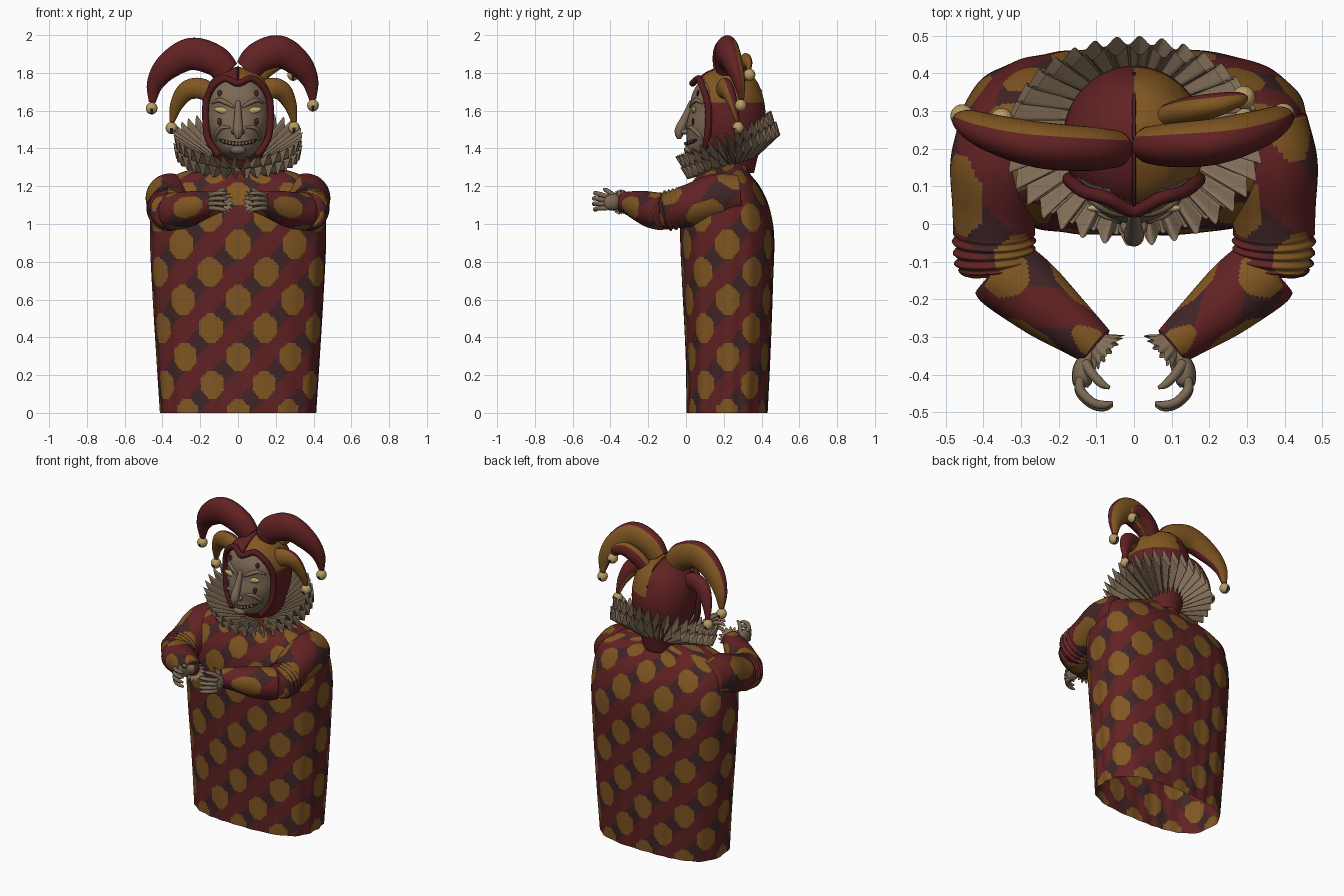
import bpy, bmesh
from math import sin, cos, pi, sqrt, hypot, copysign
from mathutils import Vector, Matrix

old = bpy.data.objects.get("Cube")
if old:
    bpy.data.objects.remove(old, do_unlink=True)
TAU = 2 * pi
X, Y, Z = Vector((1, 0, 0)), Vector((0, 1, 0)), Vector((0, 0, 1))

def material(name, *rgb):
    m = bpy.data.materials.new(name)
    m.use_nodes = True
    m.diffuse_color = (*rgb, 1)
    m.node_tree.nodes["Principled BSDF"].inputs["Base Color"].default_value = (*rgb, 1)
    return m

red = material("deep_red", .122, .016, .017)
gold = material("old_gold", .22, .095, .016)
maroon = material("dark_maroon", .052, .018, .02)
linen = material("linen", .225, .157, .098)
skin = material("pale_skin", .2, .14, .09)
trim = material("trim_red", .09, .011, .013)
brass = material("brass", .48, .33, .13)
eye_mat = material("eye_yellow", .5, .4, .16)
black = material("black", .015, .012, .012)

def finish(name, bm, mats):
    bmesh.ops.recalc_face_normals(bm, faces=bm.faces[:])
    for f in bm.faces:
        f.smooth = True
    me = bpy.data.meshes.new(name)
    bm.to_mesh(me)
    bm.free()
    for m in mats:
        me.materials.append(m)
    bpy.context.scene.collection.objects.link(bpy.data.objects.new(name, me))

def grid(name, fn, nu, nv, mats, rule=None, caps=False):
    """Surface closed in u; rule picks a material index, or None for a hole."""
    bm = bmesh.new()
    rows = [[bm.verts.new(fn(i / nu, j / nv)) for i in range(nu)] for j in range(nv + 1)]
    for j in range(nv):
        for i in range(nu):
            k = (i + 1) % nu
            quad = (rows[j][i], rows[j][k], rows[j + 1][k], rows[j + 1][i])
            mid = sum((v.co for v in quad), Vector()) / 4
            idx = rule((i + .5) / nu, (j + .5) / nv, mid) if rule else 0
            if idx is not None:
                bm.faces.new(quad).material_index = idx
    if caps:
        bm.faces.new(rows[0])
        bm.faces.new(rows[-1])
    finish(name, bm, mats)

def interp(rows, t):
    """Smooth curve through rows of (t, values...)."""
    n = len(rows)
    i = max(0, min(n - 2, sum(r[0] <= t for r in rows) - 1))
    a, b = rows[i], rows[i + 1]
    h = b[0] - a[0]
    k = (t - a[0]) / h
    def slope(j, c):
        p, q = rows[max(0, j - 1)], rows[min(n - 1, j + 1)]
        return (q[c] - p[c]) / (q[0] - p[0])
    return [(1 + 2 * k) * (1 - k) ** 2 * a[c] + k * k * (3 - 2 * k) * b[c]
            + h * k * (1 - k) * ((1 - k) * slope(i, c) - k * slope(i + 1, c)) for c in range(1, len(a))]

def tube(name, pts, mats, ref=Z, nu=16, nv=24, sa=1, sb=1, rule=None, wrinkle=None):
    rows = [(i / (len(pts) - 1), *p) for i, p in enumerate(pts)]
    def fn(u, v):
        x, y, z, r = interp(rows, v)
        t = Vector(interp(rows, min(1, v + .02))[:3]) - Vector(interp(rows, max(0, v - .02))[:3])
        a = t.cross(ref).normalized()
        b = a.cross(t).normalized()
        r += wrinkle(y) if wrinkle else 0
        return Vector((x, y, z)) + r * (sa * cos(TAU * u) * a + sb * sin(TAU * u) * b)
    grid(name, fn, nu, nv, mats, rule, caps=True)

def blob(name, loc, size, mats, rot=0, rule=None):
    bm = bmesh.new()
    bmesh.ops.create_uvsphere(bm, u_segments=24, v_segments=14, radius=1)
    for f in bm.faces:
        f.material_index = rule(f.calc_center_median()) if rule else 0
    m = Matrix.Translation(loc) @ Matrix.Rotation(rot, 4, 'Y') @ Matrix.Diagonal((*size, 1))
    bmesh.ops.transform(bm, matrix=m, verts=bm.verts)
    finish(name, bm, mats)

def loft(name, rows, mats, power, nu, nv, rule=None, fold=0):
    """Evenly spaced superellipse rings; rows of (v, z, half width, front y, back y)."""
    ring = [[copysign(abs(w) ** (2 / power), w) for w in (cos(TAU * i / 3000), sin(TAU * i / 3000))]
            for i in range(3001)]
    acc = [0]
    for p, q in zip(ring, ring[1:]):
        acc.append(acc[-1] + hypot(q[0] - p[0], (q[1] - p[1]) * .55))
    sec = [ring[sum(d < acc[-1] * i / nu for d in acc)] for i in range(nu)]
    def fn(u, v):
        z, rx, yf, yb = interp(rows, v)
        cx, cy = sec[round(u * nu)]
        k = 1 + fold * (1 - v) * sin(TAU * u * 19 + 2 * sin(TAU * u * 3))
        return Vector((rx * cx * k, (yf + yb) / 2 + (yb - yf) / 2 * cy * k, z))
    grid(name, fn, nu, nv, mats, rule)

def harlequin(s, t):
    """Gold octagons and dark lozenges in diagonal bands on red."""
    da, db = s + t - round(s + t), s - t - round(s - t)
    if abs(da + db) < .42 and abs(da - db) < .52 and max(abs(da), abs(db)) < .33:
        return 1
    return 2 if abs(db) < .24 else 0

# Robe, open at the hem
cloth = [red, gold, maroon]
robe = [(0, 0, .41, .005, .43), (.19, .3, .43, 0, .445), (.44, .7, .455, -.02, .46),
        (.6, .95, .465, -.03, .465), (.7, 1.1, .455, -.02, .437), (.78, 1.2, .42, .02, .39),
        (.86, 1.265, .32, .07, .34), (.95, 1.31, .16, .14, .32), (1, 1.33, .08, .2, .3)]
loft("robe", robe, cloth, 2.8, 256, 150, lambda u, v, c: harlequin(u * 8, v * 5.33), .011)

# Sleeves, cuffs and hands
for side, s in (("left", 1), ("right", -1)):
    def limb(part, pts, mats, **options):
        tube(f"{side}_{part}", [(s * x, y, z, r) for x, y, z, r in pts], mats, **options)
    limb("upper_sleeve", [(.35, .28, 1.15, .11), (.362, .16, 1.14, .126), (.37, .04, 1.105, .113),
                          (.372, -.05, 1.08, .106), (.368, -.115, 1.068, .1), (.366, -.135, 1.066, .07)],
         cloth, nu=64, nv=80, rule=lambda u, v, c: harlequin(u * 2 + .3, v * 1.5),
         wrinkle=lambda y: .006 * sin(y * TAU / .026) if -.115 < y < -.02 else 0)
    limb("lower_sleeve", [(.362, -.115, 1.065, .085), (.345, -.13, 1.066, .098), (.285, -.176, 1.074, .096),
                          (.225, -.226, 1.09, .086), (.16, -.277, 1.105, .07), (.1, -.325, 1.115, .055)],
         cloth, nu=64, nv=80, rule=lambda u, v, c: harlequin(u * 2, v * 1.2 + .25))
    d = Vector((-.78 * s, -.62, .05)).normalized()
    e = d.cross(Z).normalized()
    def frill(u, v):
        w = sin(TAU * u * 14)
        r = .038 + .022 * v + .007 * v * w
        base = Vector((.098 * s, -.322, 1.115)) + d * (.035 * v + .006 * w * v)
        return base + r * (cos(TAU * u) * e + sin(TAU * u) * e.cross(d))
    grid(side + "_cuff_frill", frill, 112, 4, [linen])
    limb("palm", [(.095, -.315, 1.115, .03), (.12, -.35, 1.115, .032), (.135, -.385, 1.115, .042),
                  (.138, -.42, 1.115, .04), (.138, -.435, 1.115, .025)], [skin], sa=.65)
    for k in range(4):
        o = k - 1.5
        bend = .006 * abs(o)
        limb(f"finger_{k + 1}", [(.142, -.41, 1.115 + .02 * o, .012),
             (.143, -.45 + bend, 1.118 + .023 * o, .013), (.112, -.482 + bend, 1.122 + .027 * o, .012),
             (.08, -.49 + bend, 1.12 + .029 * o, .011), (.057, -.484 + bend, 1.115 + .03 * o, .005)],
             [skin], nu=10)
    limb("thumb", [(.13, -.37, 1.14, .015), (.11, -.4, 1.165, .013), (.085, -.425, 1.18, .011),
                   (.065, -.435, 1.185, .005)], [skin], nu=10)

# Tilted pleated collar in two layers
for n, (off, sign) in enumerate(((.035, 1), (-.03, -1))):
    def pleats(u, v):
        c, w, wave = cos(TAU * u), sin(TAU * u), sign * sin(TAU * u * 34)
        inner = Vector((.1 * c, .25 + .1 * w, 1.315 + .03 * w))
        outer = Vector((.335 * c, .226 + .25 * w, 1.415 + .12 * w))
        lift = Vector((0, -.42, .9)) * (off + .036 * wave) * (.15 + .85 * v)
        return inner.lerp(outer, v * (1 + .03 * wave)) + lift
    grid(f"collar_layer_{n + 1}", pleats, 340, 8, [linen])

# Face
face_rows = [(1.34, .05, .1, .25), (1.37, .085, .03, .3), (1.4, .11, .004, .34), (1.45, .14, .004, .36),
             (1.52, .165, .002, .37), (1.6, .173, .02, .37), (1.68, .168, .03, .36),
             (1.74, .13, .062, .34), (1.79, .06, .12, .3)]
loft("face", [((r[0] - 1.34) / .45, *r) for r in face_rows], [skin], 2, 64, 40)

def face_point(x, z, out=0):
    w, yf, yb = interp(face_rows, z)
    mid = (yf + yb) / 2
    return Vector((x, mid - (mid - yf) * sqrt(max(0, 1 - (x / w) ** 2)) - out, z))

def face_tube(name, path, r, mat):
    tube(name, [(*face_point(x, z), r * k) for x, z, k in path], [mat], ref=Y, nu=10)

tube("nose", [(0, .03, 1.65, .012), (0, .012, 1.6, .018), (0, -.01, 1.55, .022), (0, -.03, 1.505, .027),
              (0, -.036, 1.475, .023), (0, -.036, 1.45, .01)], [skin], ref=Y)
blob("chin", (0, .022, 1.393), (.042, .033, .026), [skin])
for side, s in (("left", 1), ("right", -1)):
    blob(side + "_nostril", (s * .02, -.006, 1.488), (.016, .022, .014), [skin])
    blob(side + "_eye", face_point(s * .084, 1.602), (.042, .012, .017), [eye_mat], -s * .2)
    face_tube(side + "_brow", [(s * .022, 1.618, .5), (s * .06, 1.64, 1),
                               (s * .1, 1.655, 1), (s * .138, 1.638, .4)], .012, skin)
    face_tube(side + "_smile_fold", [(s * .04, 1.51, .4), (s * .085, 1.51, 1), (s * .115, 1.475, 1),
                                     (s * .115, 1.44, .4)], .011, skin)
    for n, z in enumerate((1.69, 1.54)):
        blob(f"{side}_face_mark_{n + 1}", face_point(s * .095, z), (.013, .007, .02), [maroon], s * .4)
face_tube("mouth", [(x * .02, 1.425 + .00085 * x * x, .4 if abs(x) == 5 else 1)
                    for x in range(-5, 6)], .01, black)
for n in range(10):
    x = (n - 4.5) * .017
    blob(f"tooth_{n + 1}", face_point(x, 1.425 + 2.1 * x * x, .007), (.008, .006, .009), [linen])

# Hood with an opening for the face
hood = [(0, 1.27, .1, .15, .36), (.2, 1.4, .145, .08, .39), (.36, 1.5, .178, .04, .412),
        (.5, 1.6, .19, .022, .42), (.65, 1.7, .177, .035, .4), (.8, 1.775, .13, .08, .36),
        (.93, 1.82, .06, .155, .285), (1, 1.832, .004, .216, .224)]

def hood_rule(u, v, c):
    edge = min(1.745 + .36 * abs(c.x), 1.817 - .67 * abs(c.x))
    if c.y < .12 and 1.34 < c.z < edge:
        return None
    return 1 if c.x > 0 and c.z > 1.64 else 0

loft("hood", hood, [red, gold], 2, 120, 80, hood_rule)
rim = [(.1, .085, 1.36), (.158, .11, 1.45), (.172, .12, 1.57), (.165, .11, 1.66), (.13, .085, 1.73), (.07, .068, 1.77)]
rim += [(0, .035, 1.745)] + [(-x, y, z) for x, y, z in reversed(rim)]
tube("hood_rim", [(*p, .018) for p in rim], [trim], ref=Y, nu=12, nv=90)
tube("hood_seam", [(0, .05, 1.755, .005), (0, .12, 1.806, .005), (0, .22, 1.831, .005),
                   (0, .33, 1.797, .005), (0, .4, 1.7, .005)], [trim], ref=X, nu=8)

# Curled horns in two colours along their length, each with a bell
def horn(name, pts, front, back, tilt, bell):
    def rule(u, v, c):
        outward = copysign(cos(TAU * u), cos(TAU * u) * c.x)
        return 1 if sin(TAU * u) + tilt * outward > .35 else 0
    tube(name, pts, [front, back], ref=Y, nu=28, nv=48, sb=.72, rule=rule)
    blob(name + "_bell", bell, (.031, .031, .032), [brass, black],
         rule=lambda c: 1 if c.z < -.1 and abs(c.x) < .16 else 0)

big = [(.055, .2, 1.8, .07), (.125, .2, 1.868, .082), (.25, .21, 1.9, .085),
       (.37, .24, 1.835, .07), (.437, .27, 1.745, .046), (.455, .285, 1.645, .018)]
small = [(.12, .2, 1.66, .045), (.19, .2, 1.715, .055), (.27, .22, 1.705, .052),
         (.325, .25, 1.63, .035), (.35, .275, 1.54, .014)]
horn("right_big_horn", [(-x, y, z, r) for x, y, z, r in big], red, gold, 0, (-.457, .287, 1.612))
horn("left_big_horn", [(x * .87, y + .01, z + .013, r) for x, y, z, r in big], red, gold, 0, (.397, .29, 1.628))
horn("right_small_horn", [(-x, y, z, r) for x, y, z, r in small], gold, red, .6, (-.352, .277, 1.508))
horn("left_small_horn", [(x * .85, y, z, r) for x, y, z, r in small], gold, red, .6, (.297, .277, 1.51))
horn("left_back_horn", [(.08, .28, 1.75, .045), (.14, .3, 1.82, .05), (.21, .315, 1.86, .045),
                        (.27, .33, 1.85, .03), (.29, .335, 1.81, .013)], gold, red, -.4, (.292, .336, 1.79))
